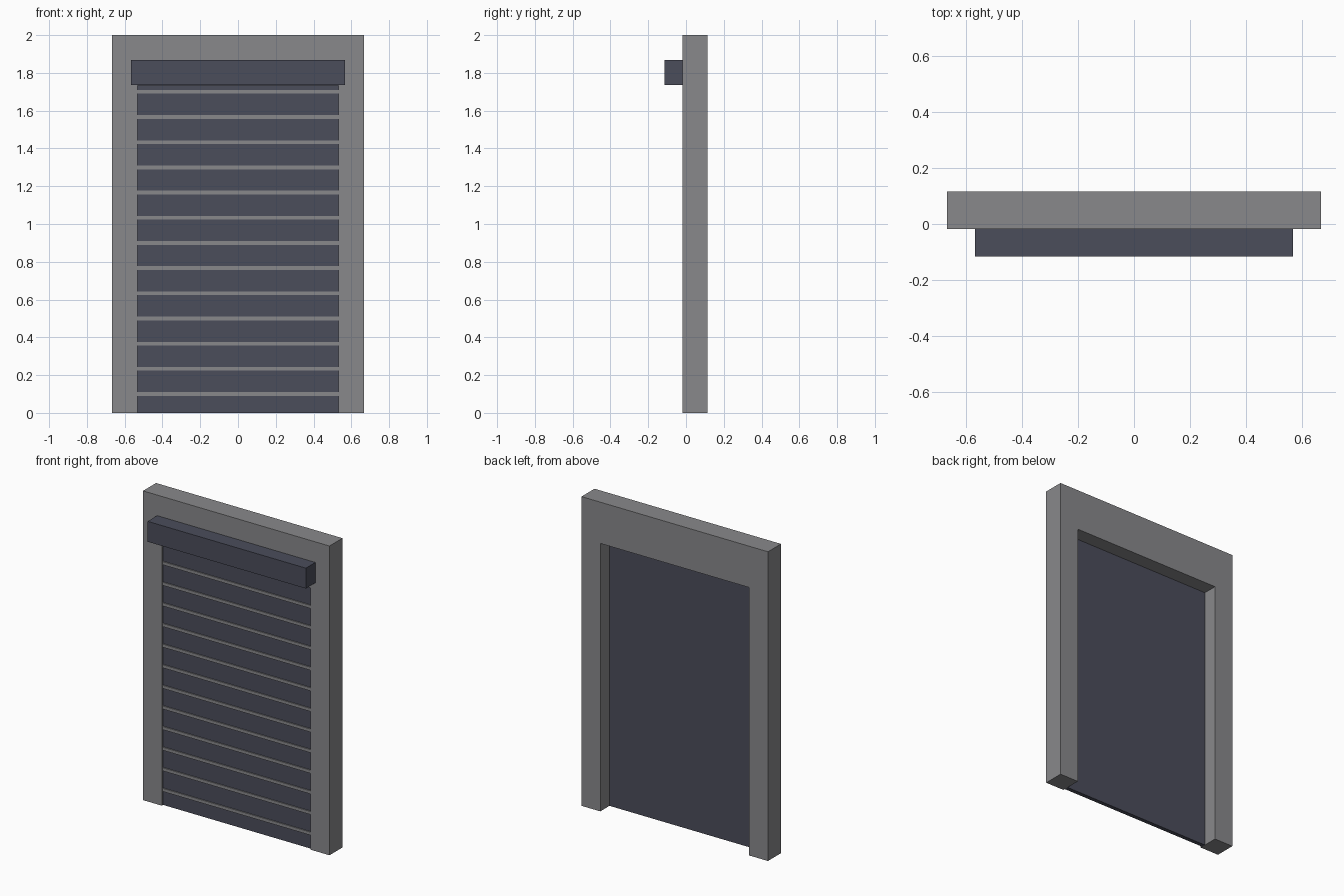
import bpy
import bmesh

cube = bpy.data.objects.get("Cube")
if cube:
    bpy.data.objects.remove(cube, do_unlink=True)


def make_material(name, rgb):
    mat = bpy.data.materials.new(name)
    mat.use_nodes = True
    colour = (*rgb, 1.0)
    mat.diffuse_color = colour
    mat.node_tree.nodes["Principled BSDF"].inputs["Base Color"].default_value = colour
    return mat


grey = make_material("concrete grey", (0.25, 0.25, 0.26))
slate = make_material("slate blue", (0.07, 0.074, 0.105))


def add_object(name, bm, mat):
    mesh = bpy.data.meshes.new(name)
    bm.to_mesh(mesh)
    bm.free()
    mesh.materials.append(mat)
    obj = bpy.data.objects.new(name, mesh)
    bpy.context.collection.objects.link(obj)
    return obj


def box(name, half_width, y, z, mat):
    """Box centred on x, spanning the y and z ranges."""
    bm = bmesh.new()
    bmesh.ops.create_cube(bm, size=1)
    bmesh.ops.scale(bm, vec=(2 * half_width, y[1] - y[0], z[1] - z[0]), verts=bm.verts)
    bmesh.ops.translate(bm, vec=(0, sum(y) / 2, sum(z) / 2), verts=bm.verts)
    return add_object(name, bm, mat)


outer, inner = 0.667, 0.533
height, opening = 2.0, 1.733
front, back = -0.018, 0.115

# Door surround: an arch profile extruded to the wall depth
profile = [(-outer, 0), (-inner, 0), (-inner, opening), (inner, opening),
           (inner, 0), (outer, 0), (outer, height), (-outer, height)]
bm = bmesh.new()
face = bm.faces.new([bm.verts.new((x, front, z)) for x, z in profile])
ext = bmesh.ops.extrude_face_region(bm, geom=[face])
moved = [v for v in ext["geom"] if isinstance(v, bmesh.types.BMVert)]
bmesh.ops.translate(bm, vec=(0, back - front, 0), verts=moved)
bmesh.ops.recalc_face_normals(bm, faces=bm.faces)
add_object("door_surround", bm, grey)

# Roller shutter curtain, recessed in the opening
box("shutter_curtain", inner, (-0.005, 0.021), (0, opening), slate)

# Slat ribs across the curtain
for i in range(13):
    z = 0.1 + i * 0.1333
    box(f"shutter_rib_{i + 1}", inner, (-0.012, -0.004), (z - 0.01, z + 0.01), grey)

# Housing for the rolled shutter, above the opening
box("shutter_housing", 0.566, (-0.115, front), (1.735, 1.867), slate)
